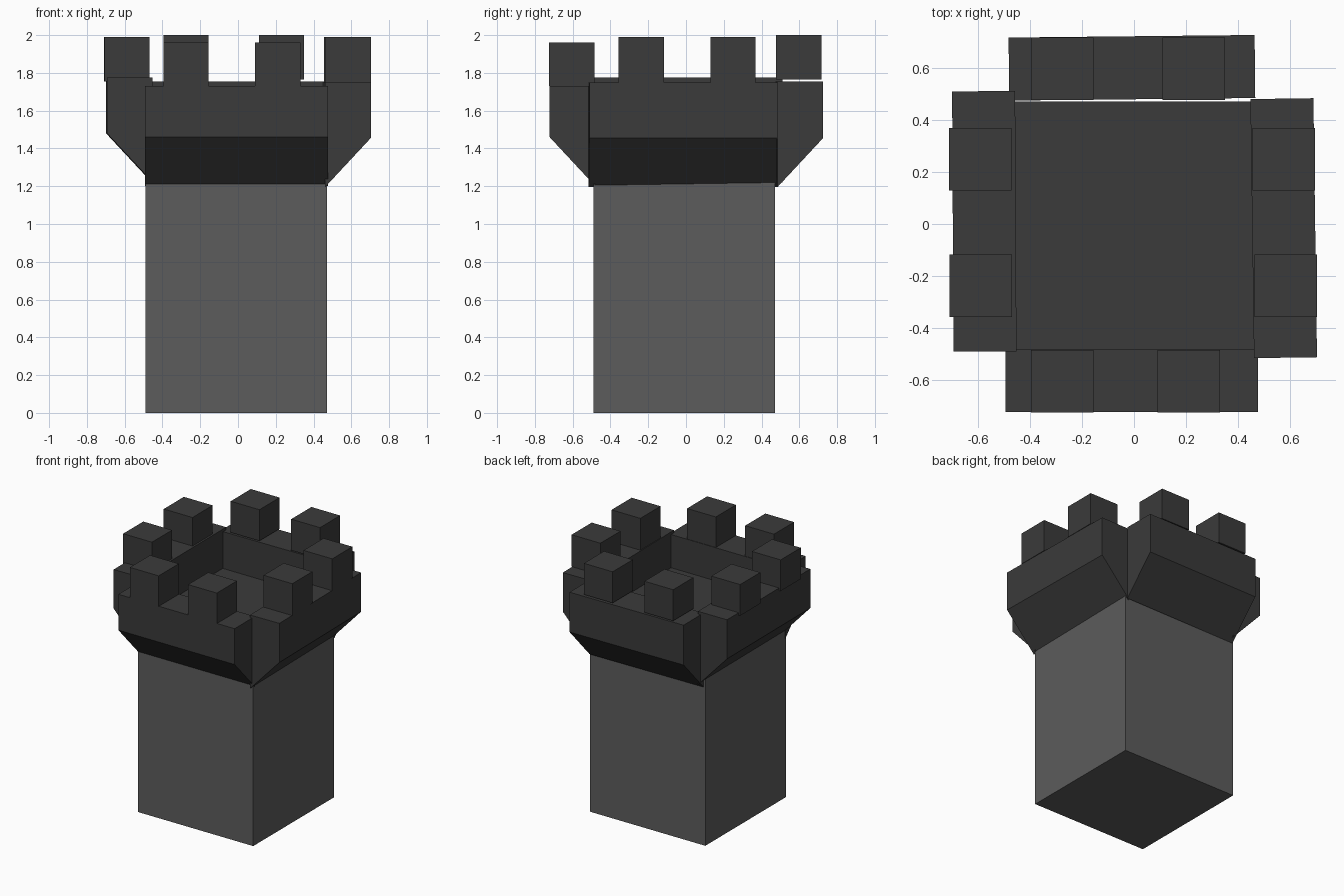
import bpy, bmesh
from math import radians
from mathutils import Matrix

if "Cube" in bpy.data.objects:
    bpy.data.objects.remove(bpy.data.objects["Cube"])


def material(name, v):
    m = bpy.data.materials.new(name)
    m.diffuse_color = (v, v, v, 1)
    m.use_nodes = True
    m.node_tree.nodes["Principled BSDF"].inputs["Base Color"].default_value = m.diffuse_color
    return m


LIGHT = material("light_stone", 0.107)
DARK = material("dark_stone", 0.043)


def prism(name, profile, length, matrix, mats):
    """Extrude a (y, z) profile along x, centred, then place it."""
    bm = bmesh.new()
    face = bm.faces.new([bm.verts.new((-length / 2, y, z)) for y, z in profile])
    ext = bmesh.ops.extrude_face_region(bm, geom=[face])["geom"]
    moved = [g for g in ext if isinstance(g, bmesh.types.BMVert)]
    bmesh.ops.translate(bm, verts=moved, vec=(length, 0, 0))
    bm.transform(matrix)
    bmesh.ops.recalc_face_normals(bm, faces=bm.faces)
    me = bpy.data.meshes.new(name)
    bm.to_mesh(me)
    bm.free()
    for m in mats:
        me.materials.append(m)
    ob = bpy.data.objects.new(name, me)
    bpy.context.collection.objects.link(ob)
    return ob


def box(name, x, y, z, mats):
    profile = [(y[0], z[0]), (y[1], z[0]), (y[1], z[1]), (y[0], z[1])]
    place = Matrix.Translation(((x[0] + x[1]) / 2, 0, 0))
    return prism(name, profile, x[1] - x[0], place, mats)


# Square shaft, its top face is the dark battlement floor
shaft = box("shaft", (-0.49, 0.47), (-0.49, 0.47), (0, 1.48), [LIGHT, DARK])
for p in shaft.data.polygons:
    if p.normal.z > 0.9:
        p.material_index = 1

# Flared parapet walls: side, angle, centre, length, top height, outer lower height
walls = [
    ("front", 0.0, (-0.008, -0.601), 0.97, 1.73, 1.46),
    ("right", 90.8, (0.575, -0.016), 0.995, 1.75, 1.455),
    ("back", 180.6, (-0.008, 0.60), 0.945, 1.755, 1.455),
    ("left", 270.3, (-0.575, 0.01), 1.0, 1.775, 1.48),
]
for side, angle, (cx, cy), length, top, low in walls:
    d = 0.121
    profile = [(-d, low), (d, low - 0.26), (d, top), (-d, top)]
    place = Matrix.Translation((cx, cy, 0)) @ Matrix.Rotation(radians(angle), 4, "Z")
    prism(side + "_parapet", profile, length, place, [DARK])

# Merlons, two per wall: centre x, centre y, bottom, top
merlons = [
    ("front", -0.275, -0.604, 1.73, 1.96), ("front", 0.21, -0.604, 1.73, 1.96),
    ("back", -0.275, 0.597, 1.765, 2.0), ("back", 0.23, 0.597, 1.765, 2.0),
    ("left", -0.588, -0.237, 1.755, 1.99), ("left", -0.59, 0.249, 1.755, 1.99),
    ("right", 0.583, -0.237, 1.75, 1.99), ("right", 0.576, 0.249, 1.75, 1.99),
]
for side, x, y, z0, z1 in merlons:
    h = 0.12
    box(side + "_merlon", (x - h, x + h), (y - h, y + h), (z0, z1), [DARK])
